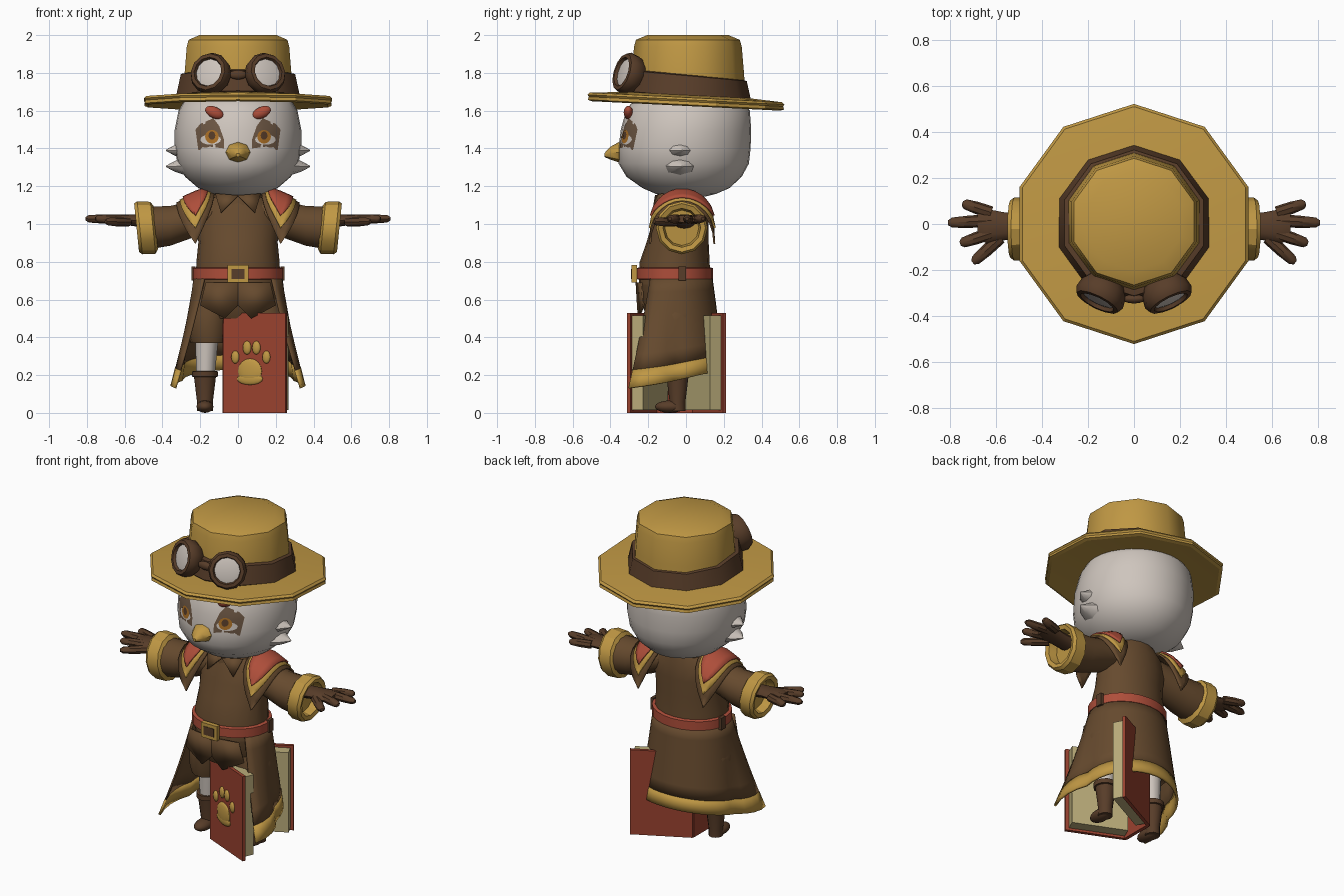
import bpy, bmesh, math
from math import sin, cos, pi, radians
from mathutils import Vector, Matrix
from mathutils.bvhtree import BVHTree

if "Cube" in bpy.data.objects:
    bpy.data.objects.remove(bpy.data.objects["Cube"])


def material(name, *rgb):
    lin = [((c / 255 + 0.055) / 1.055) ** 2.4 for c in rgb] + [1]
    m = bpy.data.materials.new(name)
    m.use_nodes = True
    m.diffuse_color = lin
    m.node_tree.nodes["Principled BSDF"].inputs["Base Color"].default_value = lin
    return m


GOLD = material("gold cloth", 192, 152, 68)
BROWN = material("brown cloth", 102, 74, 46)
LEATHER = material("dark leather", 88, 61, 41)
RED = material("red cloth", 174, 78, 58)
COVER = material("book red", 154, 66, 47)
FUR = material("pale fur", 206, 197, 189)
PAGE = material("paper", 186, 172, 122)
PATCH = material("eye patch brown", 108, 86, 67)
AMBER = material("amber", 172, 112, 38)


def finish(name, bm, mat, angle=40, thick=0):
    bmesh.ops.recalc_face_normals(bm, faces=bm.faces)
    me = bpy.data.meshes.new(name)
    bm.to_mesh(me)
    bm.free()
    ob = bpy.data.objects.new(name, me)
    bpy.context.collection.objects.link(ob)
    me.materials.append(mat)
    bpy.ops.object.select_all(action='DESELECT')
    ob.select_set(True)
    bpy.context.view_layer.objects.active = ob
    bpy.ops.object.shade_smooth_by_angle(angle=radians(angle))
    if thick:
        mod = ob.modifiers.new("Thickness", 'SOLIDIFY')
        mod.thickness = thick
        mod.offset = 0
    return ob


def loft(name, mat, rings, axis=(0, 0, 1), n=16, start=0, angle=40):
    """Capped skin over elliptical rings (x, y, z, radius_u, radius_v)."""
    axis = Vector(axis).normalized()
    u = Vector((0, 0, 1)).cross(axis)
    u = u.normalized() if u.length > 1e-4 else Vector((1, 0, 0))
    v = axis.cross(u)
    bm = bmesh.new()
    loops = []
    for x, y, z, a, b in rings:
        ts = [start + 2 * pi * i / n for i in range(n)]
        loops.append([bm.verts.new(Vector((x, y, z)) + u * a * cos(t) + v * b * sin(t)) for t in ts])
    for p, q in zip(loops, loops[1:]):
        for i in range(n):
            j = (i + 1) % n
            bm.faces.new((p[i], p[j], q[j], q[i]))
    bm.faces.new(loops[0])
    bm.faces.new(loops[-1])
    return finish(name, bm, mat, angle)


def blob(name, mat, loc, size, rot=Matrix()):
    bm = bmesh.new()
    mx = Matrix.Translation(loc) @ rot @ Matrix.Diagonal((*size, 1))
    bmesh.ops.create_uvsphere(bm, u_segments=14, v_segments=8, radius=1, matrix=mx)
    return finish(name, bm, mat, 60)


def box(name, mat, mx, lo, hi):
    lo, hi = Vector(lo), Vector(hi)
    bm = bmesh.new()
    bmesh.ops.create_cube(bm, size=1, matrix=mx @ Matrix.Translation((lo + hi) / 2) @ Matrix.Diagonal((*(hi - lo), 1)))
    return finish(name, bm, mat)


def grid(name, mat, point, us, vs, thick=0.01):
    bm = bmesh.new()
    rows = [[bm.verts.new(point(a, b)) for b in vs] for a in us]
    for p, q in zip(rows, rows[1:]):
        for i in range(len(vs) - 1):
            bm.faces.new((p[i], p[i + 1], q[i + 1], q[i]))
    return finish(name, bm, mat, 40, thick)


def plate(name, mat, pts, thick=0.01):
    bm = bmesh.new()
    bm.faces.new([bm.verts.new(p) for p in pts])
    return finish(name, bm, mat, 30, thick)


def span(a, b, n):
    return [a + (b - a) * i / n for i in range(n + 1)]


# Head
head_rows = [(1.145, .08, .1, 0), (1.16, .14, .16, 0), (1.19, .21, .23, 0), (1.25, .28, .305, -.01),
             (1.32, .32, .345, -.012), (1.4, .335, .35, -.008), (1.5, .335, .345, 0),
             (1.6, .315, .328, .01), (1.68, .27, .27, .01)]
head = loft("head", FUR, [(0, cy, z, a, b) for z, a, b, cy in head_rows], n=32, angle=60)
dg = bpy.context.evaluated_depsgraph_get()
head_tree = BVHTree.FromObject(head, dg)


def decal(name, mat, outline, lift):
    """Thin painted shape laid on the front of the head."""
    mid = Vector((sum(p[0] for p in outline), sum(p[1] for p in outline))) / len(outline)

    def point(k, i):
        p = mid.lerp(Vector(outline[i % len(outline)]), k)
        hit = head_tree.ray_cast(Vector((p.x, -1, p.y)), Vector((0, 1, 0)))[0]
        return hit + Vector((0, -lift, 0))
    return grid(name, mat, point, (.02, .35, .7, 1), range(len(outline) + 1), 0)


def oval(x, z, a, b):
    return [(x + a * cos(t * pi / 8), z + b * sin(t * pi / 8)) for t in range(16)]


patch = [(.075, 1.4), (.075, 1.45), (.1, 1.52), (.13, 1.56), (.2, 1.53), (.225, 1.5), (.21, 1.39), (.15, 1.41)]
for s, side in ((1, "left"), (-1, "right")):
    decal(side + "_eye_patch", PATCH, [(s * x, z) for x, z in patch], .003)
    decal(side + "_eye_white", FUR, oval(s * .145, 1.447, .055, .027), .005)
    decal(side + "_iris", AMBER, oval(s * .138, 1.462, .036, .036), .007)
    decal(side + "_pupil", LEATHER, oval(s * .138, 1.468, .018, .022), .009)
    blob(side + "_brow", RED, (s * .125, -.305, 1.59), (.054, .025, .03), Matrix.Rotation(radians(-25 * s), 4, 'Y'))
    for z0, z1 in ((1.4, 1.39), (1.31, 1.305)):
        loft(side + "_cheek_tuft", FUR, [(s * .27, -.03, z0, .1, .055), (s * .335, -.03, z1, .05, .028),
             (s * .382, -.02, z1, .003, .003)], (s, 0, 0), 8)
loft("beak", GOLD, [(0, -.32, 1.38, .05, .05), (0, -.355, 1.38, .065, .054), (0, -.4, 1.375, .042, .034),
     (0, -.432, 1.365, .01, .01)], (0, -1, 0), 8)

# Hat, slightly tipped back
TILT = (0, .05, 1)
loft("hat_brim", GOLD, [(0, 0, z, r, r) for z, r in ((1.645, .28), (1.625, .5), (1.632, .52), (1.648, .515),
     (1.658, .522), (1.67, .51), (1.685, .3))], TILT, 10, pi / 2, 25)
loft("hat_crown", GOLD, [(0, .01, z, r, r) for z, r in ((1.67, .305), (1.8, .297), (1.94, .285), (1.975, .275),
     (2.0, .215))], n=10, start=pi / 2, angle=50)
loft("hat_band", LEATHER, [(0, .005, z, r, r) for z, r in ((1.66, .33), (1.675, .343), (1.785, .318), (1.792, .29))],
     (0, .09, 1), 10, pi / 2)

# Goggles
blob("goggle_bridge", LEATHER, (0, -.325, 1.79), (.05, .02, .025))
for s, side in ((1, "left"), (-1, "right")):
    ax = Vector((.42 * s, -.86, .28)).normalized()
    c = Vector((.143 * s, -.305, 1.795))
    loft(side + "_goggle_frame", LEATHER, [(*(c + ax * d), r, r) for d, r in ((-.06, .085), (-.03, .105), (.015, .112),
         (.04, .1), (.042, .08), (.02, .073))], ax, 12)
    loft(side + "_goggle_lens", FUR, [(*(c + ax * d), r, r) for d, r in ((.0, .074), (.026, .074), (.032, .05))], ax, 12)

# Torso, neck and belt
loft("torso", BROWN, [(0, cy, z, a, b) for z, a, b, cy in ((.68, .225, .19, -.06), (.8, .22, .185, -.06),
     (.9, .21, .165, -.045), (1.0, .215, .15, -.03), (1.08, .2, .135, -.02), (1.14, .14, .115, -.015))], n=20)
loft("neck", BROWN, [(0, -.02, 1.08, .14, .13), (0, -.02, 1.17, .125, .115)], n=14)
loft("belt", RED, [(0, -.06, z, .225 + d, .19 + d) for z, d in ((.705, 0), (.71, .014), (.765, .014), (.77, 0))], n=24)
I = Matrix()
box("buckle_frame", GOLD, I, (-.055, -.288, .69), (.055, -.26, .782))
box("buckle_center", LEATHER, I, (-.034, -.291, .71), (.034, -.27, .762))

# Hips and short vest points
loft("hips", BROWN, [(0, -.06, .5, .16, .14), (0, -.06, .58, .225, .18), (0, -.06, .72, .222, .19)], n=20)


# Flared coat skirt with an open front and gold hem
def skirt(t, a):
    flare = 1 + .7 * t * max(0, cos(a))
    hem = .17 - .06 * cos(a)
    return Vector(((.23 + .07 * t) * flare * sin(a), -.06 - (.195 + .065 * t) * flare * cos(a), .72 + (hem - .72) * t))


around = span(radians(50), radians(310), 26)
grid("coat_skirt", BROWN, skirt, span(0, .84, 6), around)
grid("coat_hem", GOLD, skirt, span(.84, 1, 2), around, .014)


# Shoulder flap: a pointed cloth draped front to back
def shoulder(s, reach, width, lift):
    def point(t, w):
        x = .225 + width * w * (1 - abs(t) ** 3)
        tt = t * reach
        z = 1.165 + lift - .26 * tt * tt - .45 * max(0, x - .2)
        return Vector((s * x, -.02 + (.17 + lift) * sin(tt * pi / 2), z))
    return point


for s, side in ((1, "left"), (-1, "right")):
    for part, mat, reach, width, lift in (("cape", BROWN, 1, .1, 0), ("trim", GOLD, .84, .082, .008),
                                          ("pad", RED, .7, .066, .018)):
        grid(side + "_shoulder_" + part, mat, shoulder(s, reach, width, lift), span(-1, 1, 12), span(-1, 1, 4))
    plate(side + "_collar", BROWN, [(0, -.16, 1.15), (s * .12, -.12, 1.16), (s * .09, -.175, 1.06)])
    plate(side + "_vest_point", BROWN, [(0, -.262, .69), (s * .17, -.235, .69), (s * .2, -.225, .57),
                                        (s * .07, -.25, .5), (0, -.255, .57)])
    box(side + "_belt_loop", LEATHER, I, (s * .225, -.04, .7), (s * .245, 0, .775))

    # Arms
    loft(side + "_sleeve", BROWN, [(s * x, -.022, z, a, b) for x, z, a, b in ((.12, 1.06, .1, .08), (.24, 1.025, .105, .1),
         (.36, .99, .112, .108), (.46, .98, .118, .115))], (s, 0, 0), 14)
    loft(side + "_cuff", GOLD, [(s * x, -.022, .98, a, a + .004) for x, a in ((.435, .11), (.45, .134), (.52, .137),
         (.537, .125), (.53, .1), (.48, .09))], (s, 0, -.1), 12, angle=30)
    loft(side + "_wrist", LEATHER, [(s * .47, -.01, 1.01, .06, .035), (s * .56, -.01, 1.02, .06, .03),
         (s * .64, -.01, 1.025, .075, .026), (s * .68, 0, 1.027, .06, .02)], (s, 0, 0), 12)
    for finger, y0, tip in (("ring_finger", .05, (.745, .09)), ("middle_finger", .015, (.808, .005)),
                            ("index_finger", -.04, (.755, -.085)), ("thumb", -.06, (.7, -.168))):
        a = Vector((s * (.58 if finger == "thumb" else .62), y0, 1.01 if finger == "thumb" else 1.025))
        b = Vector((s * tip[0], tip[1], a.z + .003))
        loft(f"{side}_{finger}", LEATHER, [(*a.lerp(b, k), r, r * .9) for k, r in ((0, .027), (.5, .027), (.9, .022),
             (1, .01))], b - a, 8)

    # Legs
    loft(side + "_shorts_leg", BROWN, [(s * x, -.06, z, a, a + .02) for z, x, a in ((.38, .155, .08), (.37, .155, .095),
         (.42, .155, .108), (.52, .15, .115), (.62, .12, .1))], n=14)
    loft(side + "_shin", FUR, [(s * .165, -.05, .4, .062, .062), (s * .172, -.05, .19, .048, .05)], n=12)
    loft(side + "_boot", LEATHER, [(s * .175, -.045, z, r, r) for z, r in ((.01, .042), (.06, .042), (.19, .058),
         (.192, .068), (.22, .068), (.222, .05))], n=12)
    blob(side + "_foot", LEATHER, (s * .175, -.085, .033), (.046, .08, .033))

# Open book standing around the left leg
spans = {"front": ((-.07, -.15), (.26, -.295), -1), "back": ((-.07, .03), (.25, .195), 1)}
frames = {}
for side, (p, q, out) in spans.items():
    d = Vector(q) - Vector(p)
    mx = Matrix.Translation((*p, 0)) @ Matrix.Rotation(math.atan2(d.y, d.x), 4, 'Z')
    frames[side] = mx
    ys = sorted((0, out * .02))
    box(side + "_book_cover", COVER, mx, (0, ys[0], 0), (d.length, ys[1], .53))
    ys = sorted((0, -out * .065))
    box(side + "_book_pages", PAGE, mx, (.01, ys[0], .015), (d.length - .02, ys[1], .515))
box("book_spine", COVER, I, (-.082, -.16, 0), (-.06, .04, .53))

# Paw emblem on the front cover
fm = frames["front"]
pads = [("main", .155, .22, .07, .068), ("toe_one", .07, .295, .023, .034), ("toe_two", .138, .345, .024, .036),
        ("toe_three", .192, .345, .024, .036), ("toe_four", .25, .295, .023, .034)]
for name, x, z, a, b in pads:
    blob("paw_" + name, GOLD, fm @ Vector((x, -.021, z)), (a, .014, b), fm.to_3x3().to_4x4())
blob("paw_heel", GOLD, fm @ Vector((.155, -.021, .18)), (.076, .012, .032), fm.to_3x3().to_4x4())
